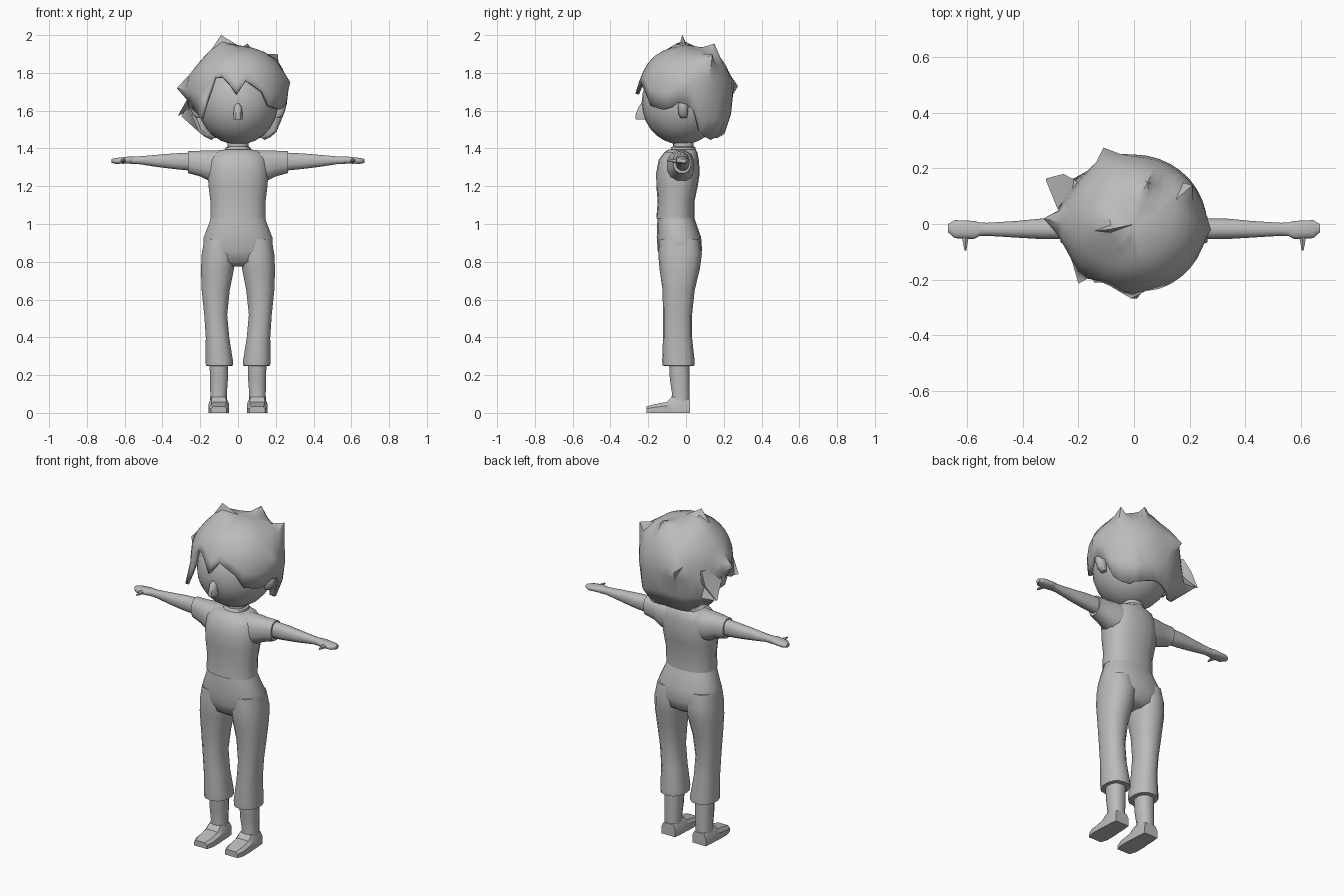
import bpy, bmesh, math
from mathutils import Vector

if "Cube" in bpy.data.objects:
    bpy.data.objects.remove(bpy.data.objects["Cube"])

grey = bpy.data.materials.new("plain grey")
grey.diffuse_color = (0.5, 0.5, 0.5, 1)
grey.use_nodes = True
grey.node_tree.nodes["Principled BSDF"].inputs["Base Color"].default_value = grey.diffuse_color


def finish(name, bm, mirror=False, angle=50):
    bmesh.ops.recalc_face_normals(bm, faces=bm.faces)
    me = bpy.data.meshes.new(name)
    bm.to_mesh(me)
    bm.free()
    ob = bpy.data.objects.new(name, me)
    bpy.context.collection.objects.link(ob)
    me.materials.append(grey)
    if mirror:
        ob.modifiers.new("mirror", 'MIRROR')
    bpy.ops.object.select_all(action='DESELECT')
    ob.select_set(True)
    bpy.context.view_layer.objects.active = ob
    bpy.ops.object.shade_smooth_by_angle(angle=math.radians(angle))
    return ob


def skin(name, rings, mirror=False, angle=50):
    """Join rings of points into a closed tube."""
    bm = bmesh.new()
    vs = [[bm.verts.new(p) for p in r] for r in rings]
    n = len(vs[0])
    for a, b in zip(vs, vs[1:]):
        for i in range(n):
            j = (i + 1) % n
            bm.faces.new((a[i], a[j], b[j], b[i]))
    bm.faces.new(vs[0])
    bm.faces.new(vs[-1])
    return finish(name, bm, mirror, angle)


def oval(lo1, hi1, lo2, hi2, n=14, power=0.85):
    """Rounded cross-section filling a rectangle."""
    pts = []
    for i in range(n):
        t = 2 * math.pi * (i + 0.5) / n
        c, s = math.cos(t), math.sin(t)
        c = math.copysign(abs(c) ** power, c)
        s = math.copysign(abs(s) ** power, s)
        pts.append(((lo1 + hi1) / 2 + c * (hi1 - lo1) / 2,
                    (lo2 + hi2) / 2 + s * (hi2 - lo2) / 2))
    return pts


def upright(name, rows, mirror=False, n=14, power=0.85):
    # rows: z, x low, x high, y low, y high
    return skin(name, [[(x, y, r[0]) for x, y in oval(*r[1:], n, power)]
                       for r in rows], mirror)


def sideways(name, rows, n=12):
    # rows: x, y low, y high, z low, z high
    return skin(name, [[(r[0], y, z) for y, z in oval(*r[1:], n)]
                       for r in rows], True)


# Shirt, sleeves, collar and neck
upright("shirt", [(1.03, -.148, .148, -.157, .045), (1.12, -.148, .148, -.15, .045),
                  (1.2, -.158, .158, -.157, .062), (1.27, -.163, .163, -.158, .073),
                  (1.34, -.155, .155, -.145, .068), (1.38, -.13, .13, -.115, .06),
                  (1.395, -.07, .07, -.09, .05)], n=18)
sideways("sleeve", [(.06, -.11, .05, 1.21, 1.394), (.15, -.1, .045, 1.225, 1.392),
                    (.2, -.085, .03, 1.25, 1.39), (.265, -.068, .028, 1.268, 1.387)])
upright("neck", [(1.37, -.075, .075, -.085, .055), (1.405, -.068, .068, -.078, .05),
                 (1.41, -.056, .056, -.07, .04), (1.48, -.055, .055, -.07, .04)])

# Arms, hands and thumbs
sideways("arm", [(.24, -.056, .02, 1.28, 1.38), (.34, -.055, .02, 1.29, 1.375),
                 (.42, -.05, .012, 1.3, 1.368), (.53, -.043, .005, 1.317, 1.358),
                 (.57, -.045, .008, 1.317, 1.357)])
sideways("hand", [(.55, -.04, .005, 1.32, 1.357), (.575, -.055, .012, 1.32, 1.358),
                  (.645, -.052, .015, 1.318, 1.35), (.669, -.03, .0, 1.323, 1.345)])
skin("thumb", [[(.607 + x, y, 1.335 + z) for x, z in
                oval(-w, w, -w, w, 6)] for y, w in
               ((-.03, .018), (-.06, .011), (-.095, .004))], True)

# Trousers
upright("trouser_seat", [(1.045, -.142, .142, -.148, .04), (1.0, -.156, .156, -.153, .055),
                         (.93, -.184, .184, -.155, .08), (.86, -.188, .188, -.15, .085),
                         (.8, -.165, .165, -.13, .07), (.775, -.1, .1, -.09, .03)], n=18)
upright("trouser_leg", [(.92, .02, .18, -.14, .07), (.84, .008, .194, -.147, .084),
                        (.76, .02, .198, -.14, .073), (.65, .042, .194, -.124, .046),
                        (.52, .056, .18, -.122, .032), (.4, .045, .172, -.122, .032),
                        (.28, .026, .173, -.126, .045), (.25, .026, .172, -.124, .045),
                        (.248, .05, .15, -.1, .025)], True)

# Boots
upright("boot_shaft", [(.27, .05, .152, -.092, .02), (.18, .052, .15, -.087, .02),
                       (.1, .058, .148, -.075, .02), (.01, .055, .15, -.09, .02)], True, 12)
foot = []
for y, w, h in ((.022, .045, .07), (-.02, .05, .085), (-.075, .052, .085),
                (-.1, .055, .058), (-.17, .055, .045), (-.21, .042, .034)):
    foot.append([(.102 + x * w, y, z * h) for x, z in
                 ((-1, 0), (1, 0), (1, .65), (.7, 1), (-.7, 1), (-1, .65))])
skin("boot_foot", foot, True, 35)

# Head
bm = bmesh.new()
bmesh.ops.create_uvsphere(bm, u_segments=24, v_segments=14, radius=1)
for v in bm.verts:
    v.co = Vector((v.co.x * .213, v.co.y * .213 - .022, v.co.z * .222 + 1.642))
finish("head", bm)

# Nose and ears
upright("nose", [(1.553, -.024, .024, -.268, -.2), (1.575, -.026, .026, -.27, -.2),
                 (1.615, -.022, .022, -.255, -.2), (1.637, -.01, .01, -.24, -.2)], n=8)
upright("ear", [(1.56, .19, .222, -.03, .005), (1.58, .19, .243, -.04, .01),
                (1.63, .19, .258, -.045, .015), (1.655, .19, .25, -.03, .01)], True, 8)

# Hair: a dome with a ragged lower edge, its verts pulled out into tufts
EDGE = [(-180, 1.66), (-165, 1.61), (-140, 1.59), (-130, 1.66), (-122, 1.78),
        (-105, 1.78), (-92, 1.69), (-82, 1.77), (-60, 1.70), (-55, 1.63),
        (-25, 1.60), (-8, 1.65), (8, 1.62), (22, 1.47), (60, 1.46), (90, 1.48),
        (120, 1.46), (158, 1.47), (172, 1.62), (180, 1.66)]


def edge_height(a):
    for (a0, z0), (a1, z1) in zip(EDGE, EDGE[1:]):
        if a0 <= a <= a1:
            return z0 + (z1 - z0) * (a - a0) / (a1 - a0)


N, ROWS, MID = 36, 7, 1.70
bm = bmesh.new()
top = bm.verts.new((0, 0, 1.94))
cols = []
for i in range(N):
    a = -180 + 360 * i / N
    t = math.radians(a)
    s = (edge_height(a) - MID) / .36
    low = math.asin(s if s < 0 else s * .36 / .24)
    col = []
    for k in range(1, ROWS + 1):
        p = math.pi / 2 + (low - math.pi / 2) * k / ROWS
        z = MID + math.sin(p) * (.24 if p > 0 else .36)
        r = max(math.cos(p), 0) ** .85
        col.append(bm.verts.new((math.cos(t) * .262 * r, math.sin(t) * .25 * r, z)))
    cols.append(col)
for i in range(N):
    a, b = cols[i], cols[(i + 1) % N]
    bm.faces.new((top, a[0], b[0]))
    for k in range(ROWS - 1):
        bm.faces.new((a[k], a[k + 1], b[k + 1], b[k]))
TUFTS = [(-.09, -.02, 2.0), (.21, .14, 1.9), (.05, .15, 1.955), (.277, -.02, 1.75),
         (-.325, .02, 1.72), (-.11, .275, 1.73), (-.3, .16, 1.57),
         (-.2, -.215, 1.56), (.14, .13, 1.445), (-.14, .13, 1.445),
         (.15, .2, 1.54), (-.01, -.268, 1.69)]
bm.verts.ensure_lookup_table()
home = {v: v.co.copy() for v in bm.verts}
for tip in TUFTS:
    tip = Vector(tip)
    near = min(home, key=lambda v: (home[v] - tip).length)
    move = tip - home[near]
    for v in home:  # neighbours follow part of the way
        d = (home[v] - home[near]).length
        if v is near:
            v.co += move
        elif d < .1:
            v.co += move * .55 * (1 - d / .1)
bmesh.ops.triangulate(bm, faces=bm.faces)
hair = finish("hair", bm, angle=45)
shell = hair.modifiers.new("thickness", 'SOLIDIFY')
shell.thickness = .02
shell.offset = -1

# Loose lock on the left, behind the ear
skin("side_lock", [[(x + dx * w, y + dy * w, z) for dx, dy in
                    ((1, .3), (-.2, 1), (-.5, -.8))] for x, y, z, w in
                   ((-.2, .08, 1.72, .08), (-.24, .11, 1.65, .07), (-.315, .16, 1.575, .004))])
